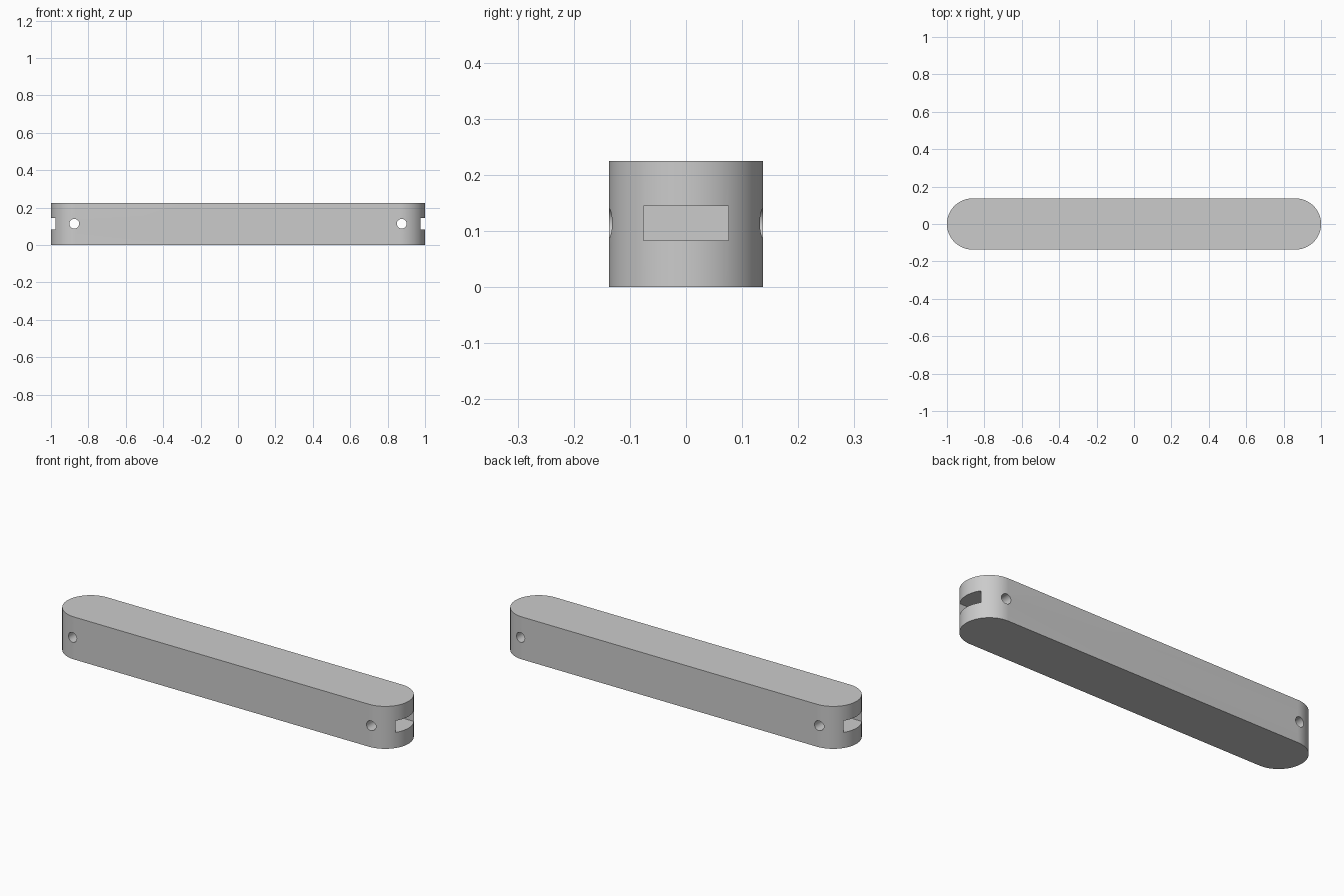
import bpy, bmesh, math

if "Cube" in bpy.data.objects:
    bpy.data.objects.remove(bpy.data.objects["Cube"])

R, H, HALF = 0.137, 0.225, 1.0
MID = 0.114


def add_cut(target, cutter):
    mod = target.modifiers.new(cutter.name, 'BOOLEAN')
    mod.operation = 'DIFFERENCE'
    mod.solver = 'EXACT'
    mod.object = cutter
    bpy.context.view_layer.objects.active = target
    bpy.ops.object.modifier_apply(modifier=mod.name)
    bpy.data.objects.remove(cutter, do_unlink=True)


# Bar body: rounded-end outline pulled up
bm = bmesh.new()
N = 48
outline = []
for side in (1, -1):
    for i in range(N + 1):
        a = math.pi * i / N - math.pi / 2
        outline.append(bm.verts.new((side * (HALF - R + R * math.cos(a)),
                                     side * R * math.sin(a), 0)))
base = bm.faces.new(outline)
top = bmesh.ops.extrude_face_region(bm, geom=[base])
bmesh.ops.translate(bm, vec=(0, 0, H),
                    verts=[v for v in top['geom'] if isinstance(v, bmesh.types.BMVert)])
bmesh.ops.recalc_face_normals(bm, faces=bm.faces)
mesh = bpy.data.meshes.new('link_bar')
bm.to_mesh(mesh)
bm.free()
bar = bpy.data.objects.new('link_bar', mesh)
bpy.context.collection.objects.link(bar)

for s in (-1, 1):
    # End slot
    bpy.ops.mesh.primitive_cube_add(size=1, location=(s * 0.95, 0, MID))
    slot = bpy.context.object
    slot.name = 'slot_cutter'
    slot.scale = (0.3, 0.152, 0.062)
    slot.hide_render = True
    add_cut(bar, slot)

    # Cross pin hole
    bpy.ops.mesh.primitive_cylinder_add(vertices=32, radius=0.026, depth=0.5,
                                        location=(s * 0.875, 0, MID),
                                        rotation=(math.pi / 2, 0, 0))
    pin = bpy.context.object
    pin.name = 'pin_hole_cutter'
    pin.hide_render = True
    add_cut(bar, pin)

# Smooth the curved walls, keep edges crisp
bpy.ops.object.select_all(action='DESELECT')
bar.select_set(True)
bpy.context.view_layer.objects.active = bar
bpy.ops.object.shade_smooth_by_angle(angle=math.radians(30))
